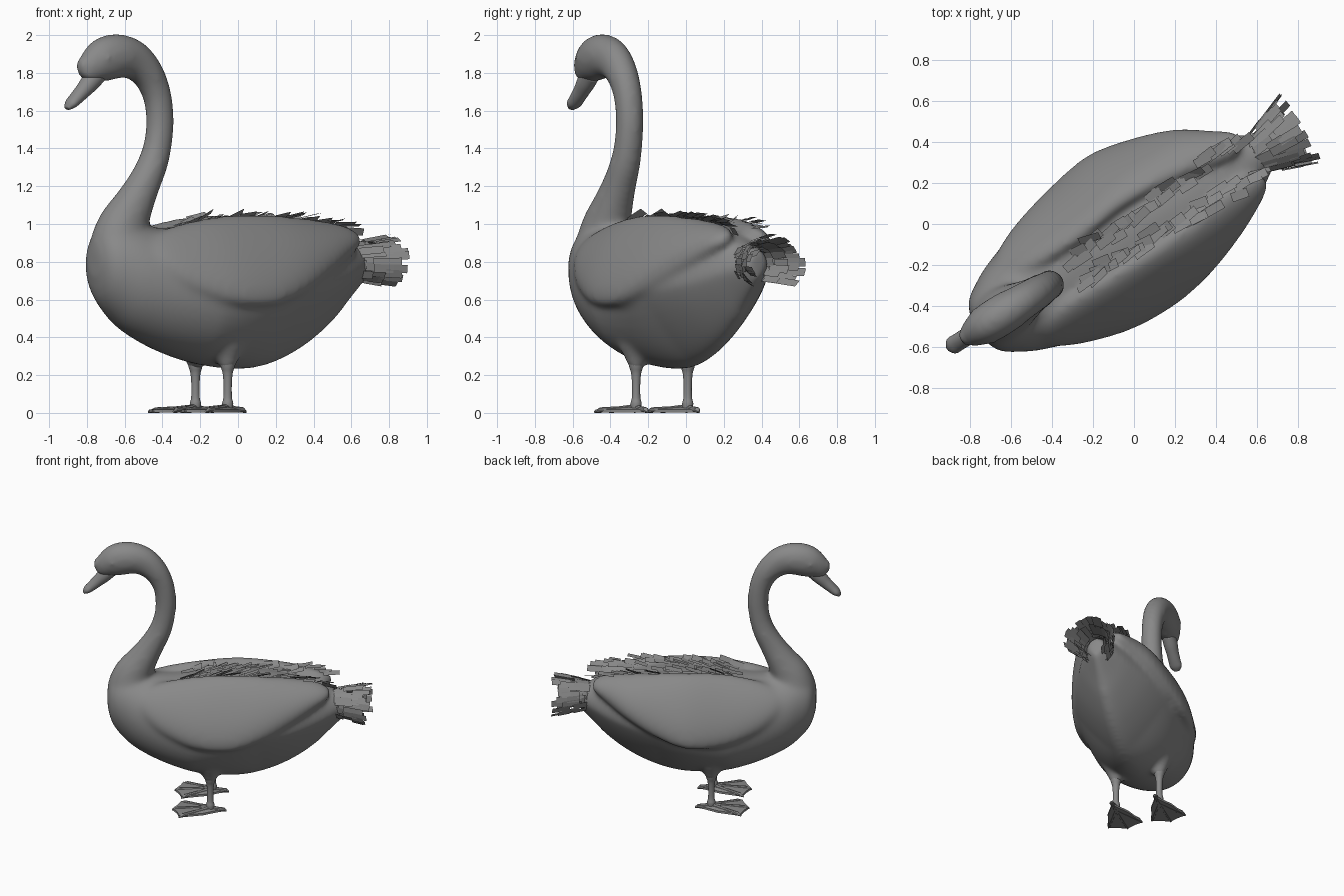
import bpy, bmesh, math, random
from mathutils import Vector, Matrix

if "Cube" in bpy.data.objects:
    bpy.data.objects.remove(bpy.data.objects["Cube"])

random.seed(4)
# The bird is modelled along local x (beak at -x), then turned to face front-left
PLACE = Matrix.Translation((0, -0.04, 0)) @ Matrix.Rotation(math.radians(32), 4, 'Z')
GREY = bpy.data.materials.new("dark_grey")
GREY.diffuse_color = (0.25, 0.25, 0.25, 1)
GREY.use_nodes = True
GREY.node_tree.nodes["Principled BSDF"].inputs["Base Color"].default_value = GREY.diffuse_color


def resample(rows, steps=5):
    """Catmull-Rom interpolation of rows of numbers."""
    out = []
    for i in range(len(rows) - 1):
        a, b, c, d = (rows[max(0, min(len(rows) - 1, i + k))] for k in (-1, 0, 1, 2))
        for s in range(steps):
            t = s / steps
            out.append([0.5 * (2 * q + (r - p) * t + (2 * p - 5 * q + 4 * r - w) * t * t
                               + (3 * q - p - 3 * r + w) * t ** 3) for p, q, r, w in zip(a, b, c, d)])
    return out + [list(rows[-1])]


def loft(bm, rings):
    vs = [[bm.verts.new(p) for p in ring] for ring in rings]
    n = len(vs[0])
    faces = [bm.faces.new((a[i], a[(i + 1) % n], b[(i + 1) % n], b[i]))
             for a, b in zip(vs, vs[1:]) for i in range(n)]
    faces += [bm.faces.new(vs[0][::-1]), bm.faces.new(vs[-1])]
    bmesh.ops.recalc_face_normals(bm, faces=faces)


def circle(n):
    return [(math.cos(2 * math.pi * i / n), math.sin(2 * math.pi * i / n)) for i in range(n)]


def tube(bm, rows, n=24):
    """Tube in the x-z plane; rows are x, z, half width, half height."""
    rows = resample(rows)
    rings = []
    for i, (x, z, w, h) in enumerate(rows):
        p, q = rows[max(0, i - 1)], rows[min(len(rows) - 1, i + 1)]
        t = Vector((q[0] - p[0], 0, q[1] - p[1])).normalized()
        nrm = Vector((-t.z, 0, t.x))
        rings.append([Vector((x, c * w, z)) + nrm * s * h for c, s in circle(n)])
    loft(bm, rings)


def finish(bm, name, smooth=True):
    me = bpy.data.meshes.new(name)
    bm.to_mesh(me)
    bm.free()
    me.materials.append(GREY)
    for p in me.polygons:
        p.use_smooth = smooth
    ob = bpy.data.objects.new(name, me)
    bpy.context.collection.objects.link(ob)
    ob.matrix_world = PLACE
    return ob


# Body: x, bottom, top, half width; the rear underside is pinched to a keel
bm = bmesh.new()
trunk = [(-.9, .73, .88, .06), (-.865, .61, .96, .14), (-.79, .51, 1.0, .195), (-.68, .42, 1.0, .25),
         (-.48, .325, .98, .315), (-.25, .258, 1.0, .365), (0, .232, 1.02, .375), (.2, .262, 1.02, .345),
         (.4, .352, .99, .28), (.57, .475, .95, .20), (.69, .60, .9, .13), (.80, .71, .86, .055)]


def pinch(x, s):
    return 1 + 0.5 * min(s, 0) * max(0, min(1, (x + .3) / .5))


loft(bm, [[(x, c * w * pinch(x, s), (b + t) / 2 + s * (t - b) / 2) for c, s in circle(40)]
          for x, b, t, w in resample(trunk)])

# Folded wings: x, side offset, height, half thickness, half height; leaning inwards
wing = [(-.70, .17, .86, .02, .03), (-.62, .19, .84, .06, .10), (-.48, .215, .82, .085, .17),
        (-.25, .245, .805, .10, .23), (0, .25, .81, .10, .24), (.22, .225, .84, .10, .20),
        (.43, .17, .88, .10, .14), (.6, .13, .915, .07, .075), (.68, .12, .92, .03, .03)]
LX, LY = -.165, .161
for side in (-1, 1):
    # The left wing sits a little wider towards the rear
    wide = [(x, y + (.03 if side > 0 and 0 <= x < .6 else 0), z, w, h) for x, y, z, w, h in wing]
    loft(bm, [[(x, side * (y + c * w - 0.5 * s * h), z + s * h) for c, s in circle(32)]
              for x, y, z, w, h in resample(wide)])
    # Thighs
    thigh = [(.225, .034), (.25, .045), (.29, .06), (.35, .09), (.42, .11)]
    loft(bm, [[(LX + c * r, side * LY + s * r, z) for c, s in circle(20)] for z, r in thigh])

# Neck and head
tube(bm, [(-.70, .70, .17, .17), (-.745, .85, .155, .16), (-.722, .98, .13, .14), (-.655, 1.1, .107, .11),
          (-.59, 1.21, .09, .09), (-.532, 1.32, .081, .081), (-.499, 1.43, .075, .075),
          (-.487, 1.55, .074, .074), (-.505, 1.68, .076, .077), (-.56, 1.79, .083, .088),
          (-.645, 1.865, .09, .105), (-.74, 1.889, .1, .117), (-.83, 1.872, .098, .12),
          (-.9, 1.83, .08, .098), (-.937, 1.788, .056, .066), (-.95, 1.765, .046, .045)])
# Forehead knob, eye bumps
for x, y, z, r in ((-.96, 0, 1.84, .046), (-.865, .077, 1.88, .025), (-.865, -.077, 1.88, .025)):
    bmesh.ops.create_uvsphere(bm, u_segments=16, v_segments=10, radius=r,
                              matrix=Matrix.Translation((x, y, z)))
body = finish(bm, "body")
rm = body.modifiers.new("Fuse", 'REMESH')
rm.mode, rm.voxel_size, rm.use_smooth_shade = 'VOXEL', 0.016, True
sm = body.modifiers.new("Soften", 'SMOOTH')
sm.factor, sm.iterations = 0.5, 18

# Beak
bm = bmesh.new()
tube(bm, [(-.88, 1.795, .05, .055), (-.925, 1.748, .049, .05), (-.967, 1.706, .044, .042),
          (-1.01, 1.666, .043, .035), (-1.045, 1.635, .042, .028), (-1.067, 1.612, .02, .012)])
finish(bm, "beak")

# Legs and webbed feet
for side, label in ((1, "left"), (-1, "right")):
    bm = bmesh.new()
    shin = [(.01, .026), (.05, .03), (.08, .023), (.15, .022), (.21, .027), (.24, .036), (.28, .044), (.33, .045)]
    loft(bm, [[(LX + c * r, side * LY + s * r, z) for c, s in circle(16)] for z, r in resample(shin, 3)])
    finish(bm, label + "_leg")

    bm = bmesh.new()
    # Outline of the web: angle from forward, reach
    web = [(-150, .05), (-58, .09), (-30, .245), (-15, .24), (0, .265), (15, .24), (30, .245), (58, .09),
           (150, .05), (180, .1)]
    pts = [(LX - r * math.cos(math.radians(a)), side * LY + r * math.sin(math.radians(a))) for a, r in web]
    top = [bm.verts.new((x, y, .018)) for x, y in pts]
    low = [bm.verts.new((x, y, .002)) for x, y in pts]
    mid = [bm.verts.new((LX, side * LY, z)) for z in (.04, .002)]
    for i in range(len(pts)):
        j = (i + 1) % len(pts)
        bm.faces.new((top[i], top[j], mid[0]))
        bm.faces.new((low[j], low[i], mid[1]))
        bm.faces.new((top[i], low[i], low[j], top[j]))
    # Toes
    for a, reach in ((-30, .25), (0, .27), (30, .25), (180, .115)):
        d = Vector((-math.cos(math.radians(a)), math.sin(math.radians(a)), 0))
        n = Vector((-d.y, d.x, 0))
        base = Vector((LX, side * LY, 0))
        loft(bm, [[base + d * reach * f + n * c * r + Vector((0, 0, h + s * h)) for c, s in circle(10)]
                  for f, r, h in ((0, .024, .024), (.4, .017, .018), (.85, .016, .015), (1, .005, .006))])
    bmesh.ops.recalc_face_normals(bm, faces=bm.faces)
    foot = finish(bm, label + "_foot")
    bpy.context.view_layer.objects.active = foot
    foot.select_set(True)
    bpy.ops.object.shade_smooth_by_angle()
    foot.select_set(False)


def card(bm, p, d, n, length, width):
    """One flat feather starting at p, running along d and facing n."""
    side = d.cross(n).normalized() * width / 2
    q = p + d.normalized() * length
    bm.faces.new([bm.verts.new(v) for v in (p - side, p + side, q + side, q - side)])


# Tail: overlapping rows of feathers on an arched, flaring fan, with an inner layer
bm = bmesh.new()
for f0, count, size in ((0, 15, 1), (.2, 17, 1), (.42, 19, 1), (.64, 23, 1), (.1, 11, .7), (.5, 13, .72)):
    for i in range(count):
        a = math.radians(-135 + 270 * (i + random.uniform(-.3, .3)) / (count - 1))

        def on_fan(f):
            return Vector((.65 + .29 * f, size * math.sin(a) * (.065 + .115 * f),
                           .79 + size * math.cos(a) * (.09 + .05 * f)))
        p, q = on_fan(f0), on_fan(f0 + .33)
        nrm = Vector((0, math.sin(a) + random.uniform(-.2, .2), math.cos(a)))
        card(bm, p + nrm * random.uniform(-.014, .014), q - p, nrm, .115 + random.uniform(-.035, .03), .045)
finish(bm, "tail_feathers", False)

# Back feathers: cards laid on the inner edges of both wings
bpy.context.view_layer.update()
dg = bpy.context.evaluated_depsgraph_get()
bm = bmesh.new()
for side in (-1, 1):
    for i in range(32):
        x = -.38 + 1.0 * i / 31
        y = side * (random.uniform(.02, .11) + max(0, x) * .06)
        hit, loc, nrm, _ = body.ray_cast(Vector((x, y, 1.25)), Vector((0, 0, -1)), depsgraph=dg)
        if hit:
            d = Vector((1, side * random.uniform(-.1, .25), 0))
            d = d - nrm * d.dot(nrm) + nrm * random.uniform(.1, .35)
            card(bm, loc + nrm * .008, d, nrm, random.uniform(.08, .12), .045)
finish(bm, "back_feathers", False)
